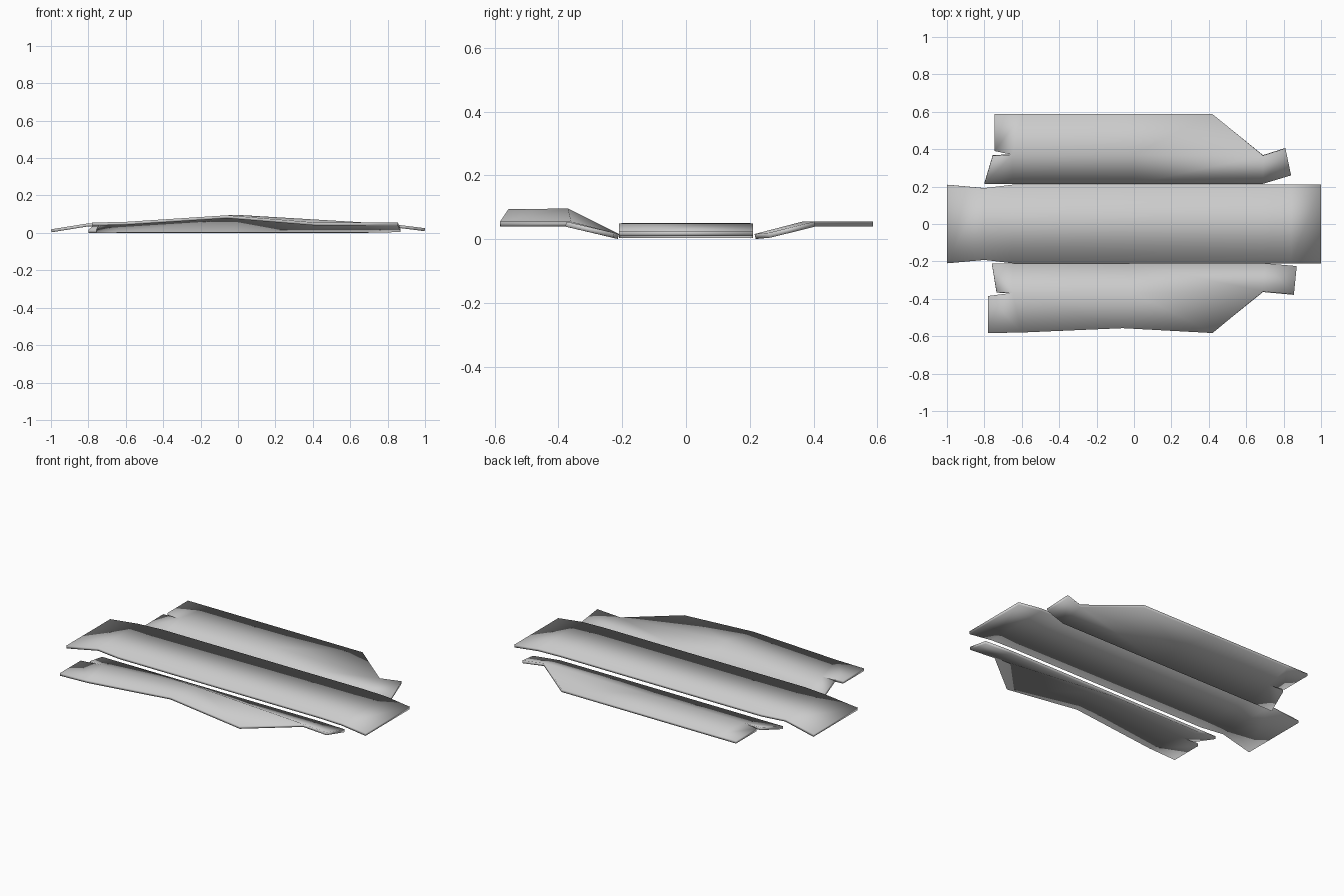
import bpy
import math

cube = bpy.data.objects.get("Cube")
if cube:
    bpy.data.objects.remove(cube, do_unlink=True)

card = bpy.data.materials.new("grey_card")
card.use_nodes = True
GREY = (0.6, 0.6, 0.6, 1)
card.diffuse_color = GREY
card.node_tree.nodes["Principled BSDF"].inputs["Base Color"].default_value = GREY

THICK = 0.016
LOW, FOLD, RIDGE = 0.016, 0.055, 0.096


def sheet(name, rows):
    """Skin neighbouring rows of equal length, then thicken downwards."""
    verts = [p for row in rows for p in row]
    n = len(rows[0])
    faces = []
    for r in range(len(rows) - 1):
        for c in range(n - 1):
            a = r * n + c
            faces.append((a, a + 1, a + n + 1, a + n))
    add_panel(name, verts, faces)


def add_panel(name, verts, faces):
    mesh = bpy.data.meshes.new(name)
    mesh.from_pydata(verts, [], faces)
    mesh.update()
    if mesh.polygons[0].normal.z < 0:
        mesh.flip_normals()
    mesh.materials.append(card)
    obj = bpy.data.objects.new(name, mesh)
    bpy.context.collection.objects.link(obj)
    solid = obj.modifiers.new("thickness", "SOLIDIFY")
    solid.thickness = THICK
    solid.offset = -1
    bpy.ops.object.select_all(action="DESELECT")
    obj.select_set(True)
    bpy.context.view_layer.objects.active = obj
    bpy.ops.object.shade_smooth_by_angle(angle=math.radians(35))


# Middle panel with a bent flap at each end: x, half width, top height
stations = [(-1, .21, .019), (-.8, .192, .051), (-.65, .21, .049),
            (.69, .21, .049), (.84, .21, .045), (1, .21, .025)]
sheet("middle_panel", [[(x, -w, z), (x, w, z)] for x, w, z in stations])

# Side panels: hinge row, fold row and outer row, plus the small end tabs.
# Each tab lies between the hinge and the fold; a notch parts it from the wall.
strip = [(0, 1, 6, 5), (1, 2, 7, 6), (2, 3, 8, 7), (3, 4, 9, 8),
         (5, 6, 11, 10), (6, 7, 12, 11), (7, 8, 13, 12)]

front = [(-.76, -.21, LOW), (-.65, -.21, LOW), (-.03, -.21, LOW),
         (.7, -.21, LOW), (.87, -.225, LOW + .004),
         (-.735, -.363, FOLD), (-.65, -.368, FOLD), (0, -.37, RIDGE),
         (.69, -.36, FOLD), (.855, -.375, FOLD),
         (-.78, -.385, FOLD), (-.6, -.58, FOLD + .004),
         (-.06, -.557, RIDGE - .002), (.42, -.583, FOLD), (-.78, -.583, FOLD)]
add_panel("front_panel", front, strip[:4] + [(10, 6, 11, 14)] + strip[5:])

back = [(-.8, .215, LOW), (-.65, .215, LOW), (0, .215, LOW),
        (.69, .215, LOW), (.84, .26, LOW + .004),
        (-.755, .365, FOLD), (-.65, .37, FOLD), (0, .37, FOLD),
        (.69, .365, FOLD), (.81, .402, FOLD),
        (-.745, .39, FOLD), (-.6, .587, FOLD),
        (-.06, .587, FOLD), (.42, .587, FOLD), (-.745, .587, FOLD)]
add_panel("back_panel", back, strip[:4] + [(10, 6, 11, 14)] + strip[5:])
